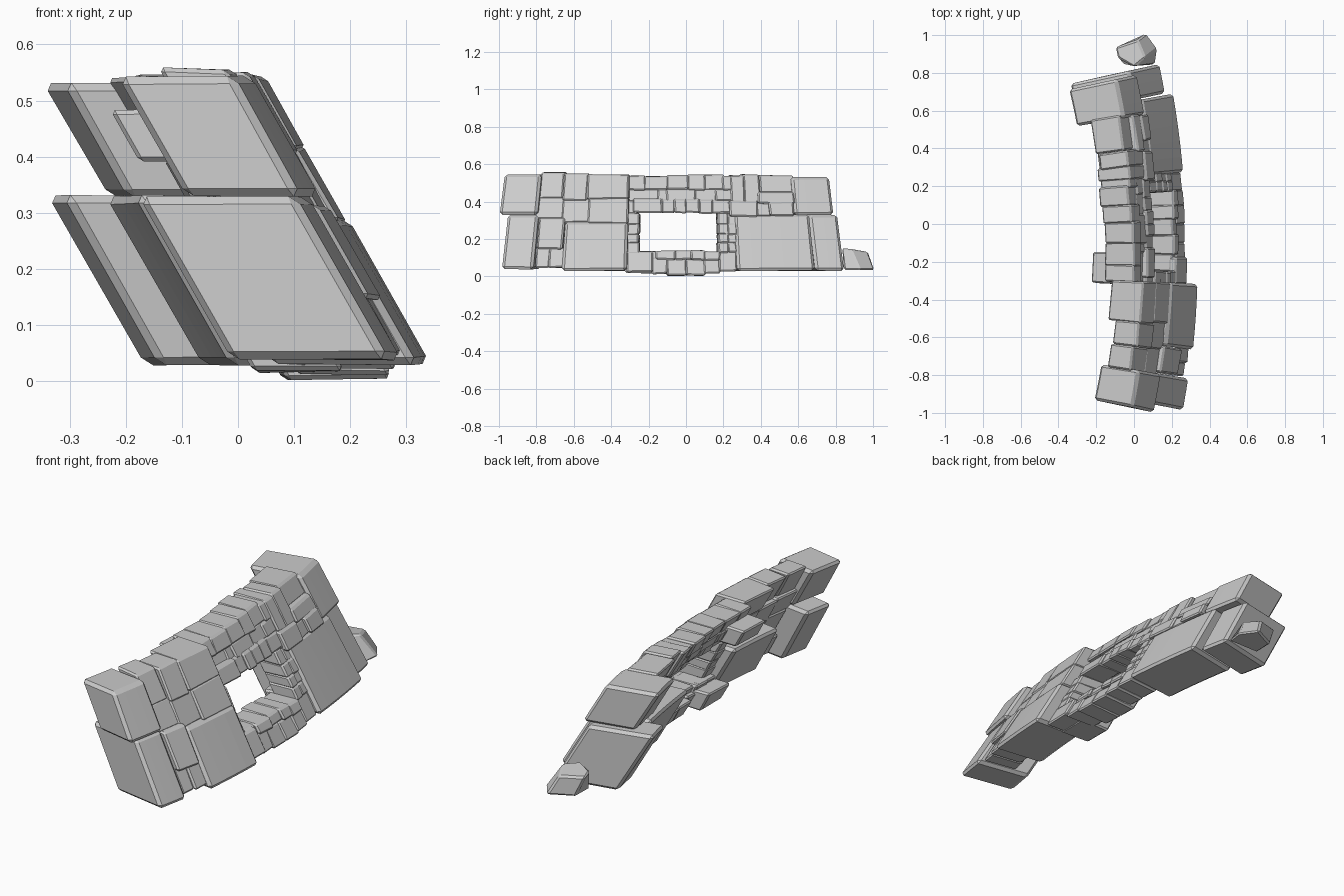
import bpy, bmesh, random
from mathutils import Vector

random.seed(4)
LEAN = 0.57          # x lost per unit of height


def warp(s, z, d):
    """Bend a point onto the curved, leaning wall (s along it, d outward)."""
    e = d - LEAN * z
    return Vector((-0.03 * s - 0.125 * s * s + e, s + (0.03 + 0.25 * s) * e, z))


def add_stone(bm, y0, y1, z0, z1, front=0.30, thick=0.17, bev=0.008, cuts=0, jit=0.003, pad=0.004):
    """One chamfered stone; y and z are as seen on the outer face."""
    e = front - LEAN * (z0 + z1) / 2
    s0, s1 = [(y - 0.03 * e) / (1 + 0.25 * e) for y in (y0 - pad, y1 + pad)]
    t = bmesh.new()
    bmesh.ops.create_cube(t, size=1)
    for v in t.verts:
        c = v.co
        c.x = (front if c.x > 0 else front - thick) + random.uniform(-jit, jit)
        c.y = (s1 if c.y > 0 else s0) + random.uniform(-jit, jit)
        c.z = max(0.0, (z1 + pad if c.z > 0 else z0 - pad) + random.uniform(-jit, jit))
    bmesh.ops.bevel(t, geom=t.edges[:], offset=bev, segments=1, affect='EDGES')
    for i in range(cuts):
        s = s0 + (s1 - s0) * (i + 1) / (cuts + 1)
        bmesh.ops.bisect_plane(t, geom=t.verts[:] + t.edges[:] + t.faces[:],
                               plane_co=(0, s, 0), plane_no=(0, 1, 0))
    for v in t.verts:
        v.co = warp(v.co.y, v.co.z, v.co.x)
    bmesh.ops.recalc_face_normals(t, faces=t.faces[:])
    me = bpy.data.meshes.new("tmp")
    t.to_mesh(me)
    t.free()
    bm.from_mesh(me)
    bpy.data.meshes.remove(me)


def finish(name, bm):
    me = bpy.data.meshes.new(name)
    bm.to_mesh(me)
    bm.free()
    ob = bpy.data.objects.new(name, me)
    bpy.context.collection.objects.link(ob)
    return ob


def group(name, stones, **kw):
    """Stones are (y0, y1, z0, z1[, front[, thick]])."""
    bm = bmesh.new()
    for st in stones:
        add_stone(bm, *st, **kw)
    return finish(name, bm)


def course(name, ys, z0, z1, front=0.30, thick=0.17, wob=0.007):
    """A row of stones split at the given y values."""
    group(name, [(a, b, z0 + random.uniform(-wob, wob) * 0.4,
                  z1 + random.uniform(-wob, wob) * 0.8,
                  front + random.uniform(-wob, wob) * 1.5, thick)
                 for a, b in zip(ys, ys[1:])])


# Large end and side blocks
BIG = dict(bev=0.014, jit=0.002, pad=0)
group("front_end_upper_block", [(-0.985, -0.785, 0.33, 0.543, 0.385, 0.205)], cuts=2, **BIG)
group("front_end_lower_block", [(-0.97, -0.805, 0.038, 0.33, 0.365, 0.28)], cuts=2, **BIG)
group("back_end_upper_block", [(0.57, 0.78, 0.328, 0.532, 0.305, 0.255)], cuts=2, **BIG)
group("back_end_lower_block", [(0.675, 0.83, 0.03, 0.33, 0.26, 0.31)], cuts=1, **BIG)
group("front_side_block", [(-0.655, -0.315, 0.03, 0.29, 0.365, 0.26)], cuts=3, **BIG)
group("back_side_block", [(0.265, 0.675, 0.03, 0.33, 0.30, 0.28)], cuts=4, **BIG)

# Stones between the front end blocks and the front side block
group("front_column_stones", [
    (-0.78, -0.66, 0.42, 0.553, 0.345, 0.12), (-0.80, -0.655, 0.31, 0.42, 0.345, 0.14),
    (-0.79, -0.66, 0.15, 0.31, 0.37, 0.17), (-0.80, -0.73, 0.05, 0.16, 0.34, 0.17),
    (-0.73, -0.65, 0.05, 0.15, 0.35, 0.17)])
group("front_upper_stones", [
    (-0.65, -0.53, 0.41, 0.545, 0.36, 0.13), (-0.525, -0.31, 0.415, 0.54, 0.36, 0.17),
    (-0.66, -0.52, 0.29, 0.41, 0.35, 0.15), (-0.52, -0.31, 0.285, 0.415, 0.36, 0.17)])

# Stones above the back side block
group("back_upper_stones", [
    (0.245, 0.31, 0.40, 0.535), (0.31, 0.39, 0.40, 0.54, 0.30, 0.15),
    (0.395, 0.575, 0.45, 0.535, 0.285, 0.15),
    (0.39, 0.575, 0.39, 0.45, 0.31, 0.16), (0.235, 0.38, 0.325, 0.40, 0.31, 0.16),
    (0.38, 0.45, 0.325, 0.39), (0.45, 0.575, 0.33, 0.39, 0.32, 0.16)])

# Courses above the opening
course("top_course", [-0.31, -0.22, -0.10, 0.01, 0.10, 0.20, 0.245], 0.465, 0.535, 0.295, 0.155)
course("middle_course", [-0.31, -0.15, -0.10, 0.05, 0.16, 0.245], 0.405, 0.465, 0.29, 0.15)
course("lintel_course", [-0.28, -0.13, -0.06, 0.00, 0.07, 0.14, 0.24], 0.342, 0.407, 0.30, 0.14)

# Jambs beside the opening
zs = [0.13, 0.18, 0.225, 0.28, 0.335, 0.40]
for a, b in zip(zs, zs[1:]):
    course("front_jamb_stone", [-0.315, -0.25 + random.uniform(-0.01, 0.004)], a, b,
           0.30, 0.14, wob=0.004)
    course("back_jamb_stones", [0.168 + random.uniform(-0.004, 0.01), 0.225, 0.27], a, b,
           0.29, 0.13, wob=0.004)

# Sill and sagging bottom course
course("sill_course", [-0.25, -0.16, -0.06, 0.03, 0.10, 0.18, 0.26], 0.09, 0.134, 0.28, 0.15)
group("bottom_course", [
    (-0.315, -0.18, 0.025, 0.13, 0.295), (-0.18, -0.10, 0.017, 0.095, 0.28),
    (-0.10, 0.0, 0.006, 0.088, 0.275, 0.19), (0.0, 0.10, 0.008, 0.085, 0.275, 0.19),
    (0.10, 0.18, 0.02, 0.092, 0.28), (0.18, 0.27, 0.032, 0.135, 0.28)])

# Stones sticking out of the inner face
group("inner_protruding_stones", [
    (-0.315, -0.155, 0.395, 0.48, 0.21, 0.16), (-0.32, -0.16, 0.02, 0.11, 0.20, 0.16)])

# Loose fallen stone at the back end
bm = bmesh.new()
base = [(-0.06, 0.845), (0.115, 0.845), (0.125, 0.93), (0.065, 1.01), (-0.055, 0.95)]
top = [(-0.085, 0.88), (0.0, 0.83), (0.06, 0.88), (0.02, 0.975), (-0.10, 0.935)]
lo = [bm.verts.new((x, y, 0.035)) for x, y in base]
hi = [bm.verts.new((x, y, 0.15 - max(0, y - 0.87) * 0.2)) for x, y in top]
bm.faces.new(lo[::-1])
bm.faces.new(hi)
for i in range(5):
    j = (i + 1) % 5
    bm.faces.new((lo[i], lo[j], hi[j], hi[i]))
bmesh.ops.bevel(bm, geom=bm.edges[:], offset=0.009, segments=1, affect='EDGES')
bmesh.ops.recalc_face_normals(bm, faces=bm.faces[:])
finish("fallen_stone", bm)
